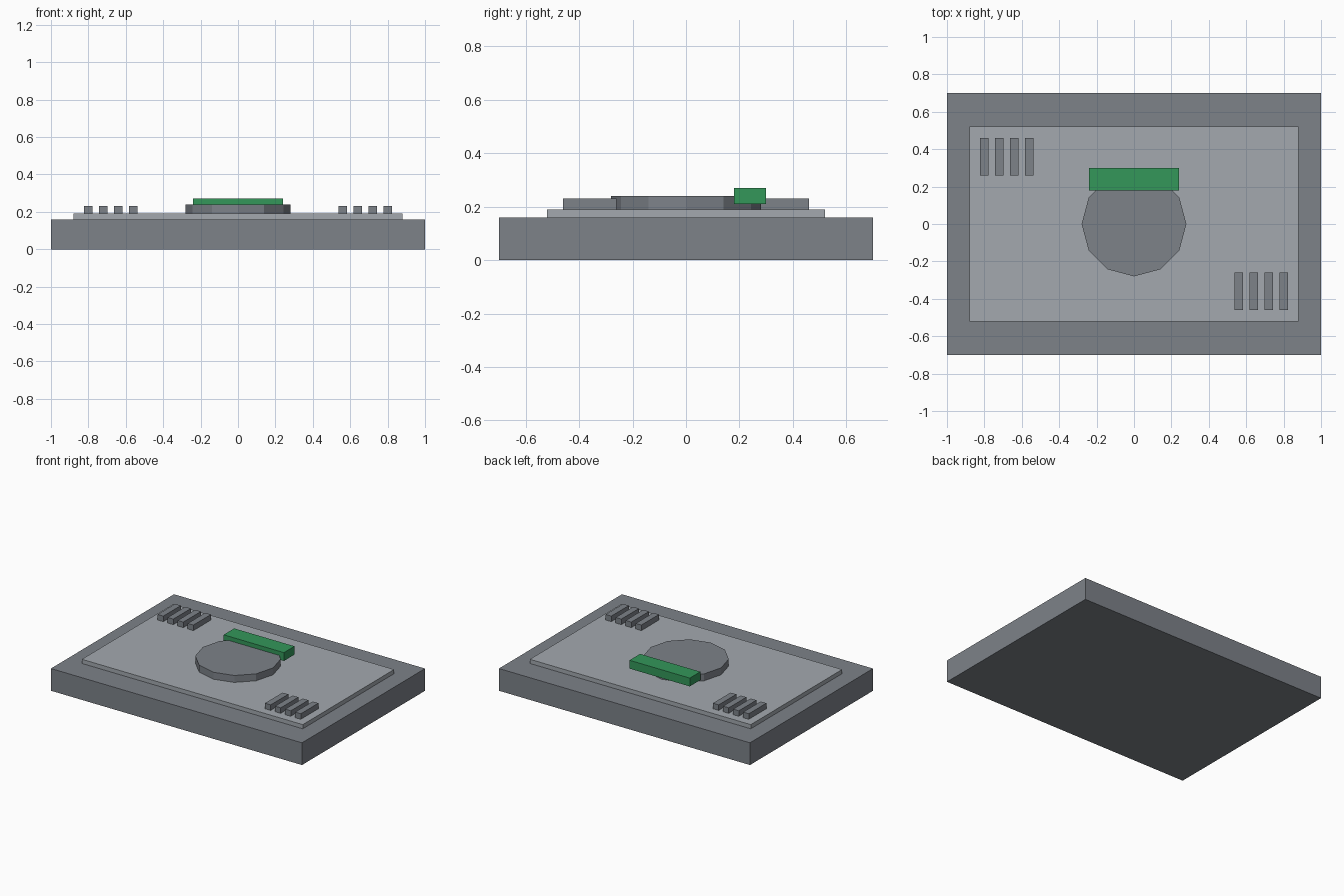
import bpy

if "Cube" in bpy.data.objects:
    bpy.data.objects.remove(bpy.data.objects["Cube"])


def make_material(name, rgb):
    mat = bpy.data.materials.new(name)
    mat.diffuse_color = (*rgb, 1.0)
    mat.use_nodes = True
    mat.node_tree.nodes["Principled BSDF"].inputs["Base Color"].default_value = mat.diffuse_color
    return mat


DARK = make_material("dark grey", (0.205, 0.223, 0.25))
LIGHT = make_material("light grey", (0.366, 0.397, 0.429))
GREEN = make_material("green", (0.033, 0.31, 0.102))


def finish(name, mat):
    obj = bpy.context.object
    obj.name = name
    obj.data.materials.append(mat)
    return obj


def box(name, x, y, z, mat):
    """Box from (min, max) pairs on each axis."""
    spans = (x, y, z)
    bpy.ops.mesh.primitive_cube_add(size=1, location=[(a + b) / 2 for a, b in spans])
    obj = bpy.context.object
    obj.scale = [b - a for a, b in spans]
    bpy.ops.object.transform_apply(location=False, rotation=False, scale=True)
    return finish(name, mat)


# Base slab and raised top plate
box("base", (-1, 1), (-0.70, 0.70), (0, 0.16), DARK)
box("top_plate", (-0.88, 0.88), (-0.52, 0.52), (0.16, 0.19), LIGHT)

# Twelve-sided central disc
bpy.ops.mesh.primitive_cylinder_add(vertices=12, radius=0.28, depth=0.05,
                                    location=(0, 0, 0.215))
finish("disc", DARK)

# Green bar overlapping the back of the disc
box("green_bar", (-0.24, 0.24), (0.18, 0.30), (0.21, 0.27), GREEN)

# Two groups of four fins in opposite corners
for side, corner in ((-1, "back_left"), (1, "front_right")):
    for i in range(4):
        cx = side * (0.80 - 0.08 * i)
        cy = -side * 0.36
        box(f"fin_{corner}_{i + 1}", (cx - 0.0225, cx + 0.0225),
            (cy - 0.10, cy + 0.10), (0.19, 0.23), DARK)
